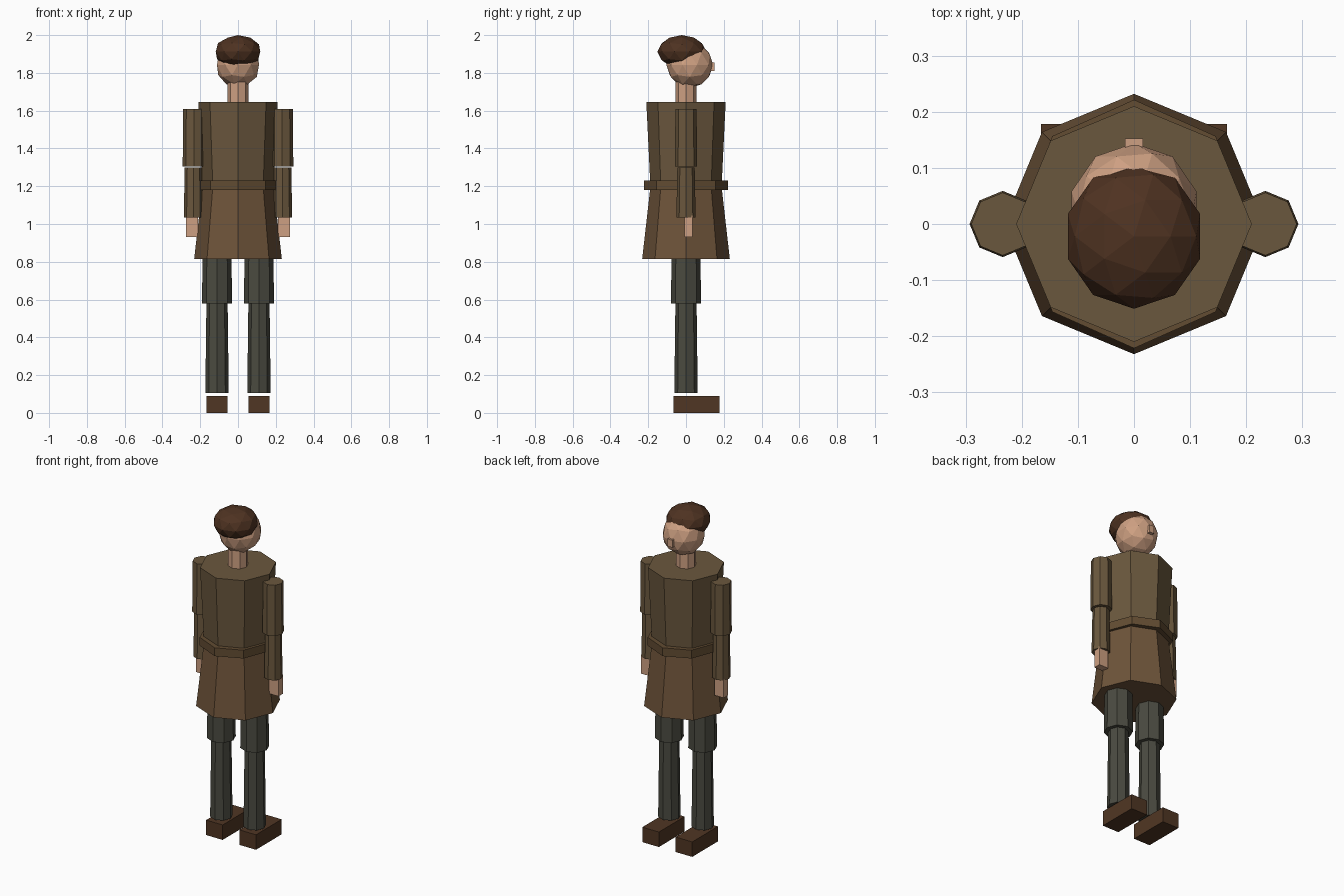
import bpy

if "Cube" in bpy.data.objects:
    bpy.data.objects.remove(bpy.data.objects["Cube"])


def material(name, rgb):
    m = bpy.data.materials.new(name)
    lin = [((c / 255 + 0.055) / 1.055) ** 2.4 for c in rgb]
    m.diffuse_color = (*lin, 1)
    m.use_nodes = True
    m.node_tree.nodes["Principled BSDF"].inputs["Base Color"].default_value = m.diffuse_color
    return m


COAT = material("coat brown", (106, 87, 61))
SKIRT = material("coat skirt brown", (110, 84, 58))
BELT = material("belt brown", (98, 76, 50))
TROUSER = material("trouser grey", (74, 74, 64))
BOOT = material("boot brown", (80, 54, 35))
HAIR = material("hair brown", (78, 50, 33))
SKIN = material("skin", (206, 160, 130))


def finish(name, mat):
    o = bpy.context.object
    o.name = name
    o.data.materials.append(mat)
    return o


def tube(name, mat, x, z0, z1, r0, r1, sy=1.0):
    """Eight-sided tapered column with corners on the axes."""
    bpy.ops.mesh.primitive_cone_add(vertices=8, radius1=r0, radius2=r1,
                                    depth=z1 - z0, location=(x, 0, (z0 + z1) / 2))
    o = finish(name, mat)
    o.scale.y = sy
    return o


def box(name, mat, lo, hi):
    mid = [(a + b) / 2 for a, b in zip(lo, hi)]
    bpy.ops.mesh.primitive_cube_add(size=1, location=mid)
    o = finish(name, mat)
    o.scale = [b - a for a, b in zip(lo, hi)]
    return o


def ball(name, mat, centre, radii):
    bpy.ops.mesh.primitive_ico_sphere_add(subdivisions=2, radius=1, location=centre)
    o = finish(name, mat)
    o.scale = radii
    return o


# Coat with belt
tube("coat_body", COAT, 0, 1.19, 1.645, 0.188, 0.21)
tube("coat_skirt", SKIRT, 0, 0.815, 1.20, 0.232, 0.188)
tube("belt", BELT, 0, 1.18, 1.23, 0.206, 0.206, 1.075)

# Neck and head
tube("neck", SKIN, 0, 1.63, 1.77, 0.055, 0.055)
ball("head", SKIN, (0, 0.02, 1.843), (0.117, 0.124, 0.122))
ball("hair", HAIR, (0, -0.022, 1.912), (0.124, 0.129, 0.088))
box("nose", SKIN, (-0.016, 0.115, 1.81), (0.016, 0.152, 1.855))

# Arms and legs on both sides
for s, side in ((-1, "left"), (1, "right")):
    tube(f"upper_arm_{side}", COAT, s * 0.234, 1.305, 1.61, 0.059, 0.056)
    tube(f"forearm_{side}", COAT, s * 0.236, 1.035, 1.30, 0.051, 0.046)
    xs = sorted((s * 0.212, s * 0.275))
    box(f"hand_{side}", SKIN, (xs[0], -0.008, 0.93), (xs[1], 0.034, 1.045))
    tube(f"thigh_{side}", TROUSER, s * 0.111, 0.58, 0.90, 0.08, 0.075)
    tube(f"shin_{side}", TROUSER, s * 0.111, 0.105, 0.59, 0.062, 0.056)
    xs = sorted((s * 0.056, s * 0.166))
    box(f"boot_{side}", BOOT, (xs[0], -0.066, 0), (xs[1], 0.178, 0.09))
